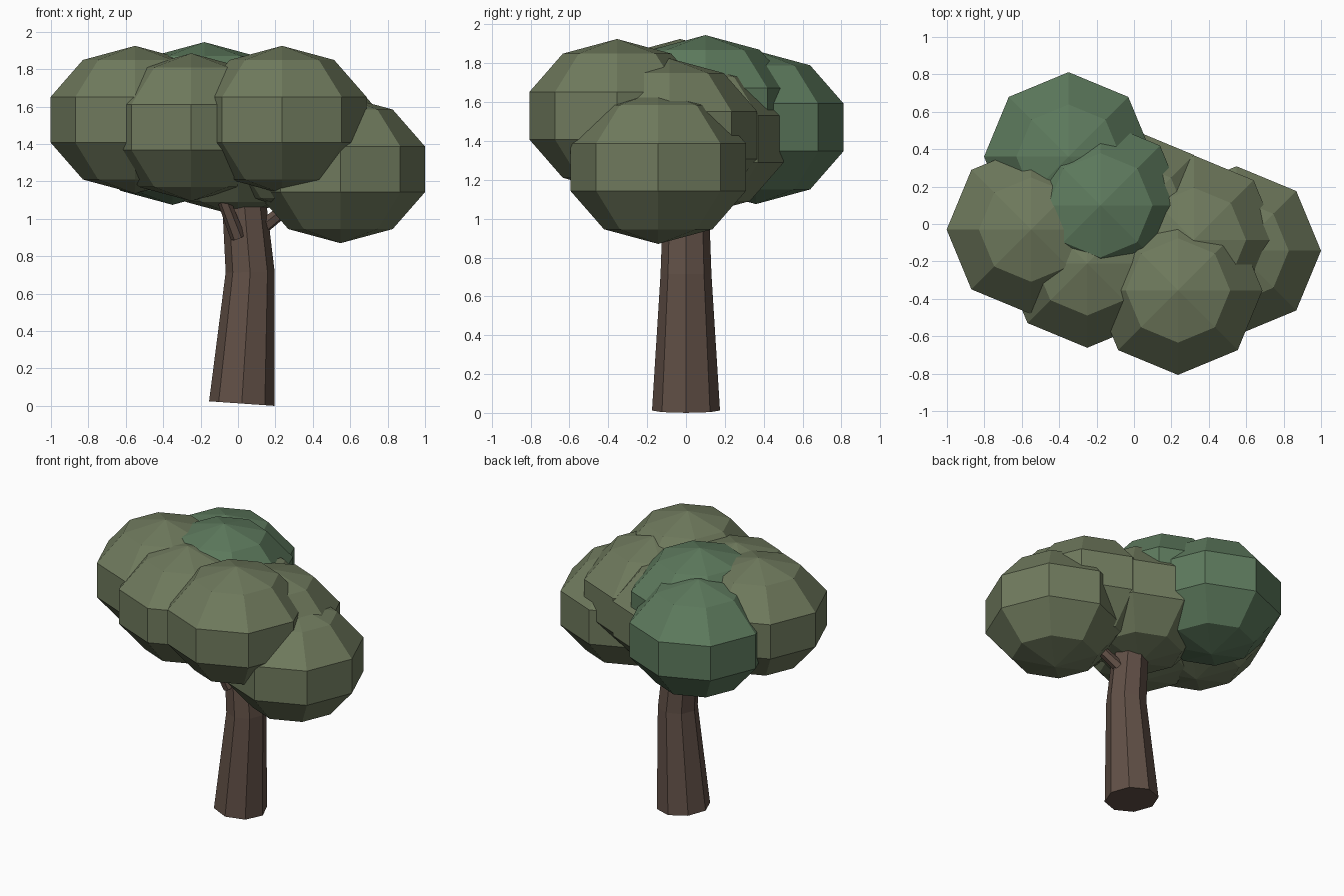
import bpy
from mathutils import Vector

if "Cube" in bpy.data.objects:
    bpy.data.objects.remove(bpy.data.objects["Cube"])


def material(name, rgb):
    m = bpy.data.materials.new(name)
    m.diffuse_color = (*rgb, 1)
    m.use_nodes = True
    m.node_tree.nodes["Principled BSDF"].inputs["Base Color"].default_value = m.diffuse_color
    return m


OLIVE = material("olive_leaves", (0.16, 0.195, 0.11))
GREEN = material("green_leaves", (0.11, 0.195, 0.11))
BARK = material("bark", (0.12, 0.08, 0.062))


def clump(name, centre, mat):
    # squashed eight-sided ball of leaves
    bpy.ops.mesh.primitive_uv_sphere_add(segments=8, ring_count=5, radius=0.475, location=centre)
    o = bpy.context.object
    o.name = name
    o.scale.z = 0.395 / 0.475
    o.data.materials.append(mat)


def limb(name, points, radii, axes, sides):
    # tapered tube: one ring per point, perpendicular to the given axis
    from math import sin, cos, tau
    verts, faces = [], []
    for p, r, a in zip(points, radii, axes):
        a = Vector(a).normalized()
        v = a.cross(Vector((1, 0, 0))).normalized()
        u = v.cross(a)
        for i in range(sides):
            t = tau * i / sides
            verts.append(Vector(p) + r * (cos(t) * u + sin(t) * v))
    for k in range(len(points) - 1):
        for i in range(sides):
            j = (i + 1) % sides
            faces.append((k * sides + i, k * sides + j, (k + 1) * sides + j, (k + 1) * sides + i))
    faces.append(tuple(reversed(range(sides))))
    faces.append(tuple(range((len(points) - 1) * sides, len(points) * sides)))
    me = bpy.data.meshes.new(name)
    me.from_pydata(verts, [], faces)
    import bmesh
    bm = bmesh.new()
    bm.from_mesh(me)
    bmesh.ops.recalc_face_normals(bm, faces=bm.faces)
    bm.to_mesh(me)
    bm.free()
    me.materials.append(BARK)
    o = bpy.data.objects.new(name, me)
    bpy.context.collection.objects.link(o)


# trunk, gently bent
limb("trunk", [(0.02, 0, 0.0125), (0.065, 0, 0.715), (0.015, 0, 1.3)], [0.175, 0.131, 0.11],
     [(0.07, 0, 1), (-0.01, 0, 1), (-0.08, 0, 1)], 8)

# branches reaching into the crown
for name, a, b in (("front_branch", (0.0, -0.10, 0.9), (-0.2, -0.22, 1.42)),
                   ("right_branch", (0.10, 0.02, 0.93), (0.5, -0.1, 1.25))):
    d = Vector(b) - Vector(a)
    limb(name, [a, b], [0.04, 0.025], [d, d], 6)

# crown of leaf clumps
clump("crown_left", (-0.55, -0.03, 1.53), OLIVE)
clump("crown_front_right", (0.235, -0.355, 1.53), OLIVE)
clump("crown_front", (-0.25, -0.21, 1.49), OLIVE)
clump("crown_right", (0.548, -0.143, 1.265), OLIVE)
clump("crown_mid_right", (0.32, -0.085, 1.43), OLIVE)
clump("crown_top", (-0.18, 0.10, 1.55), GREEN)
clump("crown_back", (-0.35, 0.36, 1.47), GREEN)
clump("crown_centre", (0.0, 0.05, 1.41), OLIVE)
